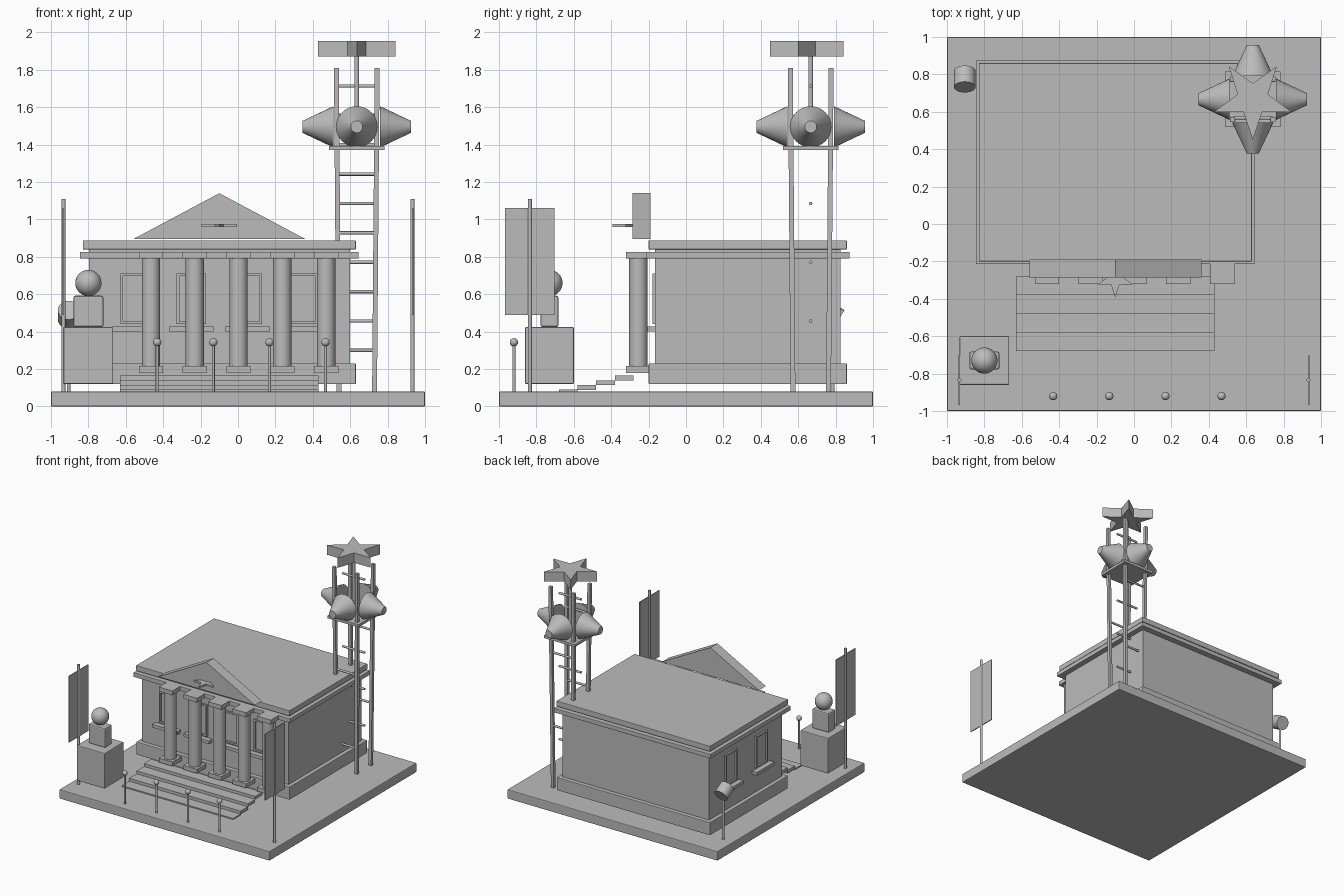
import bpy, math
from math import cos, sin, pi
from mathutils import Vector

if "Cube" in bpy.data.objects:
    bpy.data.objects.remove(bpy.data.objects["Cube"], do_unlink=True)

stone = bpy.data.materials.new("plain_grey")
stone.use_nodes = True
GREY = (0.5, 0.5, 0.5, 1)
stone.diffuse_color = GREY
stone.node_tree.nodes["Principled BSDF"].inputs["Base Color"].default_value = GREY


def finish(ob, name, bevel=0):
    ob.name = name
    ob.data.materials.append(stone)
    if bevel:
        mod = ob.modifiers.new("soft_edges", 'BEVEL')
        mod.width, mod.segments = bevel, 2
    return ob


def box(name, x, y, z, bevel=0):
    """Box from (low, high) ranges on each axis."""
    bpy.ops.mesh.primitive_cube_add(size=1)
    ob = bpy.context.object
    for v in ob.data.vertices:
        v.co = [r[0] if c < 0 else r[1] for c, r in zip(v.co, (x, y, z))]
    return finish(ob, name, bevel)


def block(name, x, y, z, w, d, bevel=0):
    """Box from a centre, a z range and a footprint."""
    return box(name, (x - w / 2, x + w / 2), (y - d / 2, y + d / 2), z, bevel)


def rod(name, a, b, r, r2=None, sides=24):
    """Round bar or cone running from a to b."""
    a, b = Vector(a), Vector(b)
    bpy.ops.mesh.primitive_cone_add(vertices=sides, radius1=r, radius2=r if r2 is None else r2,
                                    depth=(b - a).length, location=(a + b) / 2,
                                    rotation=(b - a).to_track_quat('Z', 'Y').to_euler())
    bpy.ops.object.shade_smooth_by_angle(angle=math.radians(40))
    return finish(bpy.context.object, name)


def ball(name, loc, r):
    bpy.ops.mesh.primitive_uv_sphere_add(segments=32, ring_count=16, radius=r, location=loc)
    bpy.ops.object.shade_smooth()
    return finish(bpy.context.object, name)


def prism(name, low, high):
    """Solid between two matching outlines."""
    n = len(low)
    faces = [range(n)[::-1], range(n, 2 * n)]
    faces += [(i, (i + 1) % n, n + (i + 1) % n, n + i) for i in range(n)]
    mesh = bpy.data.meshes.new(name)
    mesh.from_pydata(low + high, [], [tuple(f) for f in faces])
    ob = bpy.data.objects.new(name, mesh)
    bpy.context.collection.objects.link(ob)
    return finish(ob, name)


def star(name, x, y, z, r):
    pts = []
    for i in range(10):
        a, q = -pi / 2 + i * pi / 5, r if i % 2 == 0 else r * 0.39
        pts.append((x + q * cos(a), y + q * sin(a)))
    return prism(name, [(*p, z[0]) for p in pts], [(*p, z[1]) for p in pts])


# Ground slab and main hall
CX, CY = -0.1, 0.33
box("ground_slab", (-1, 1), (-1, 1), (0, 0.08), 0.006)
block("hall_plinth", CX, CY, (0.12, 0.23), 1.46, 1.06, 0.004)
block("hall_walls", CX, CY, (0.13, 0.85), 1.395, 0.99)
block("cornice", CX, CY, (0.79, 0.827), 1.49, 1.09, 0.003)
block("roof", CX, CY, (0.84, 0.887), 1.46, 1.06, 0.003)


# Windows: raised frame bars with a sill, on the front and right walls
def window(name, place):
    """place(u, out, z) turns ranges along the wall and outward into a box."""
    bars = [((-0.078, -0.064), (0.44, 0.712)), ((0.064, 0.078), (0.44, 0.712)),
            ((-0.064, 0.064), (0.44, 0.454)), ((-0.064, 0.064), (0.698, 0.712))]
    for u, z in bars:
        place(name + "_frame", u, 0.015, z)
    place(name + "_sill", (-0.12, 0.12), 0.045, (0.4, 0.427))


for x in (-0.55, -0.25, 0.05, 0.35):
    window("front_window", lambda n, u, out, z, x=x:
           box(n, (x + u[0], x + u[1]), (-0.165 - out, -0.16), z))
for y in (0.12, 0.54):
    window("side_window", lambda n, u, out, z, y=y:
           box(n, (-0.797 - out, -0.79), (y + u[0], y + u[1]), z))

# Portico
for i in range(5):
    x = -0.465 + i * 0.234
    block("column_base", x, -0.255, (0.18, 0.216), 0.13, 0.13)
    rod("column", (x, -0.255, 0.21), (x, -0.255, 0.795), 0.049, sides=32)
    block("column_capital", x, -0.255, (0.79, 0.827), 0.13, 0.13)
gable = [(-0.56, 0.895), (0.36, 0.895), (CX, 1.14)]
prism("pediment", [(x, -0.19, z) for x, z in gable], [(x, -0.285, z) for x, z in gable][:])
star("pediment_star", CX, -0.293, (0.96, 0.976), 0.1)
for i in range(4):
    y, top = -0.68 + i * 0.1, 0.09 + i * 0.025
    box("step", (-0.63, 0.43), (y, y + 0.1), (top - 0.026, top))

# Bust on its pedestal
block("pedestal", -0.8, -0.73, (0.12, 0.425), 0.265, 0.26, 0.006)
block("bust_chest", -0.8, -0.73, (0.425, 0.592), 0.16, 0.095, 0.01)
ball("bust_head", (-0.8, -0.73, 0.66), 0.07)

# Banners and barrier posts
for x in (-0.933, 0.933):
    rod("banner_pole", (x, -0.835, 0.07), (x, -0.835, 1.11), 0.011, sides=12)
    block("banner", x, -0.835, (0.49, 1.06), 0.008, 0.265)
for i in range(4):
    x = -0.432 + i * 0.3
    rod("barrier_post", (x, -0.92, 0.07), (x, -0.92, 0.34), 0.008, sides=12)
    ball("barrier_knob", (x, -0.92, 0.343), 0.022)

# Spotlight at the back
rod("spotlight_pole", (-0.905, 0.785, 0.07), (-0.905, 0.785, 0.47), 0.01, sides=12)
rod("spotlight_head", (-0.905, 0.818, 0.465), (-0.905, 0.732, 0.515), 0.058)

# Tower: splayed legs, rungs, platform, horns, mast and star
TX, TY = 0.635, 0.667
for sx in (-1, 1):
    for sy in (-1, 1):
        ends = [[(TX + sx * s + dx, TY + sy * s + dy, z)
                 for dx, dy in ((-0.013, -0.013), (0.013, -0.013), (0.013, 0.013), (-0.013, 0.013))]
                for s, z in ((0.095, 0.07), (0.109, 1.81))]
        prism("tower_leg", *ends)
for i in range(10):
    z = 0.3 + i * 0.157
    y = TY + (-0.1, 0, 0.1, 0)[i % 4]
    rod("tower_rung", (TX - 0.105, y, z), (TX + 0.105, y, z), 0.009, sides=12)
block("tower_platform", TX, TY, (1.37, 1.392), 0.295, 0.295)
for k in range(4):
    d = Vector((cos(k * pi / 2), sin(k * pi / 2), 0))
    hub = Vector((TX, TY, 1.495))
    rod("loudspeaker_horn", hub + d * 0.125, hub + d * 0.29, 0.11, 0.032, 32)
rod("mast", (TX, TY, 1.38), (TX, TY, 1.88), 0.013, sides=12)
star("tower_star", TX, TY, (1.87, 1.955), 0.218)
